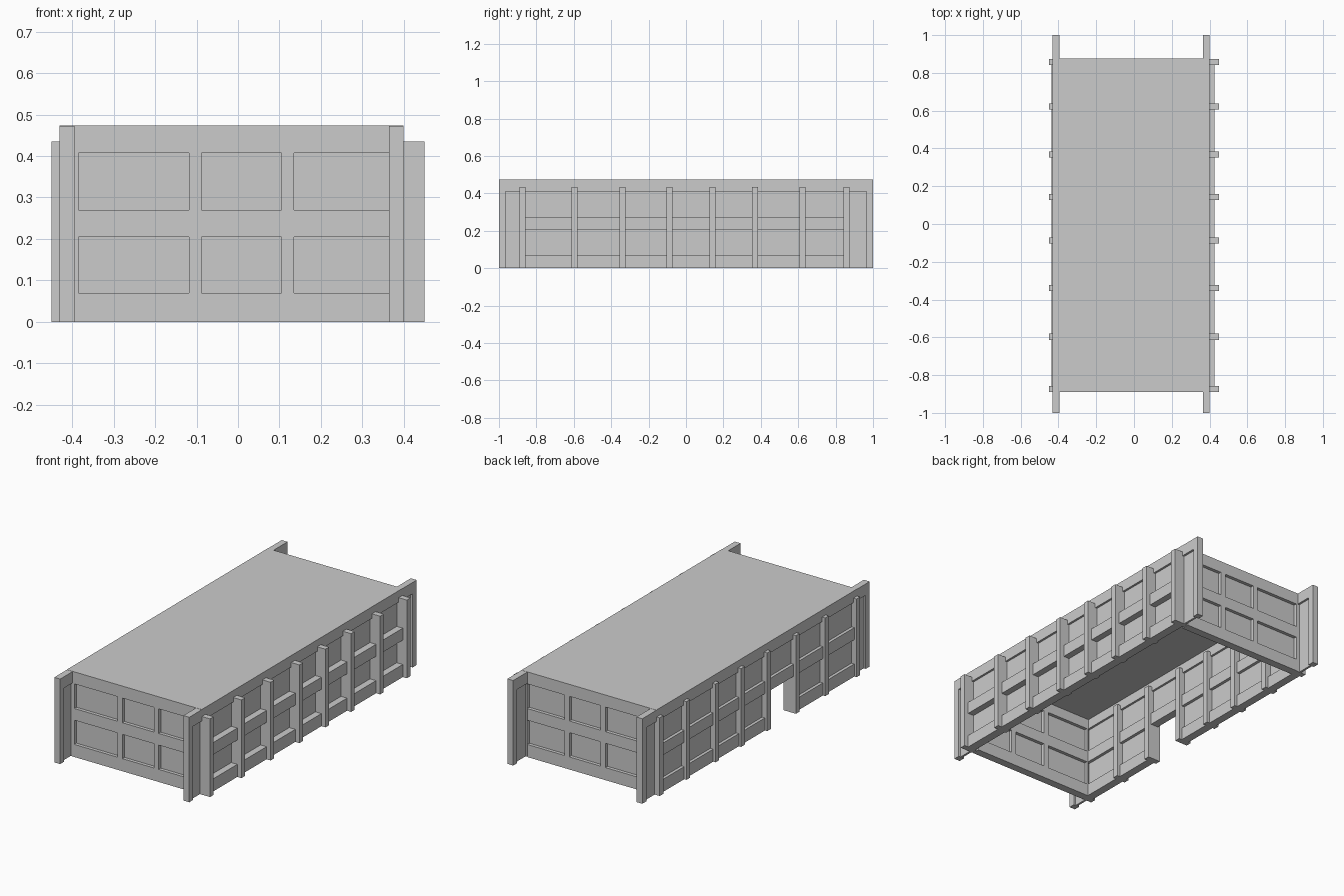
import bpy
import bmesh
from mathutils import Matrix, Vector

if "Cube" in bpy.data.objects:
    bpy.data.objects.remove(bpy.data.objects["Cube"])


def make(name, boxes):
    """One object from boxes given as (x0, x1, y0, y1, z0, z1)."""
    bm = bmesh.new()
    for x0, x1, y0, y1, z0, z1 in boxes:
        centre = Vector(((x0 + x1) / 2, (y0 + y1) / 2, (z0 + z1) / 2))
        scale = Matrix.Diagonal((x1 - x0, y1 - y0, z1 - z0, 1))
        bmesh.ops.create_cube(bm, size=1, matrix=Matrix.Translation(centre) @ scale)
    mesh = bpy.data.meshes.new(name)
    bm.to_mesh(mesh)
    bm.free()
    obj = bpy.data.objects.new(name, mesh)
    bpy.context.collection.objects.link(obj)
    return obj


TOP = 0.473
POSTS = [-0.873, -0.597, -0.34, -0.087, 0.142, 0.368, 0.623, 0.858]
HALF = 0.016
RAILS = [(0.0, 0.07), (0.205, 0.272)]


def side_wall(side, x, post_x, rail_x, doorway):
    """Long wall; x is its left face, post_x and rail_x are (from, to) depths."""
    # border around the recessed panels
    make(side + "_wall_frame", [
        (x, x + 0.036, -1, 1, 0.41, TOP),
        (x, x + 0.036, -1, -0.965, 0, 0.41),
        (x, x + 0.036, 0.965, 1, 0, 0.41)])
    # recessed panel, split around the doorway if there is one
    p0, p1 = x + 0.012, x + 0.024
    d0, d1 = POSTS[2], POSTS[3]
    if doorway:
        panels = [(p0, p1, -0.965, d0, 0, 0.41), (p0, p1, d1, 0.965, 0, 0.41),
                  (p0, p1, d0, d1, 0.205, 0.41)]
    else:
        panels = [(p0, p1, -0.965, 0.965, 0, 0.41)]
    make(side + "_wall_panels", panels)
    # upright posts; the end ones stay clear of the end walls inside
    ends = (POSTS[0], POSTS[-1])
    make(side + "_posts", [
        (post_x[0], min(post_x[1], -0.388) if doorway and y in ends else post_x[1],
         y - HALF, y + HALF, 0, 0.435) for y in POSTS])
    # rails between neighbouring posts
    rails = []
    for i, (a, b) in enumerate(zip(POSTS, POSTS[1:])):
        for j, (z0, z1) in enumerate(RAILS):
            if not (doorway and i == 2 and j == 0):
                rails.append((*rail_x, a + HALF, b - HALF, z0, z1))
    make(side + "_rails", rails)


side_wall("left", -0.431, (-0.45, -0.372), (-0.436, -0.39), True)
side_wall("right", 0.364, (0.368, 0.45), (0.379, 0.425), False)


def end_wall(side, y0, y1):
    """Short wall: a grid of bars around six sunken panels."""
    x0, x1 = -0.395, 0.364
    bars = [(0, 0.07), (0.205, 0.27), (0.407, TOP - 0.001)]
    uprights = [(x0, -0.385), (-0.118, -0.088), (0.105, 0.135)]
    boxes = [(x0, x1, y0, y1, a, b) for a, b in bars]
    for (_, low), (high, _) in zip(bars, bars[1:]):
        boxes += [(a, b, y0, y1, low, high) for a, b in uprights]
    make(side + "_wall_frame", boxes)
    mid = (y0 + y1) / 2
    make(side + "_wall_panels", [(x0, x1, mid - 0.004, mid + 0.004, 0.03, 0.45)])


end_wall("front", -0.89, -0.845)
end_wall("back", 0.831, 0.876)

# flat roof slab
make("roof", [(-0.431, 0.4, -0.89, 0.876, 0.465, TOP + 0.001)])
